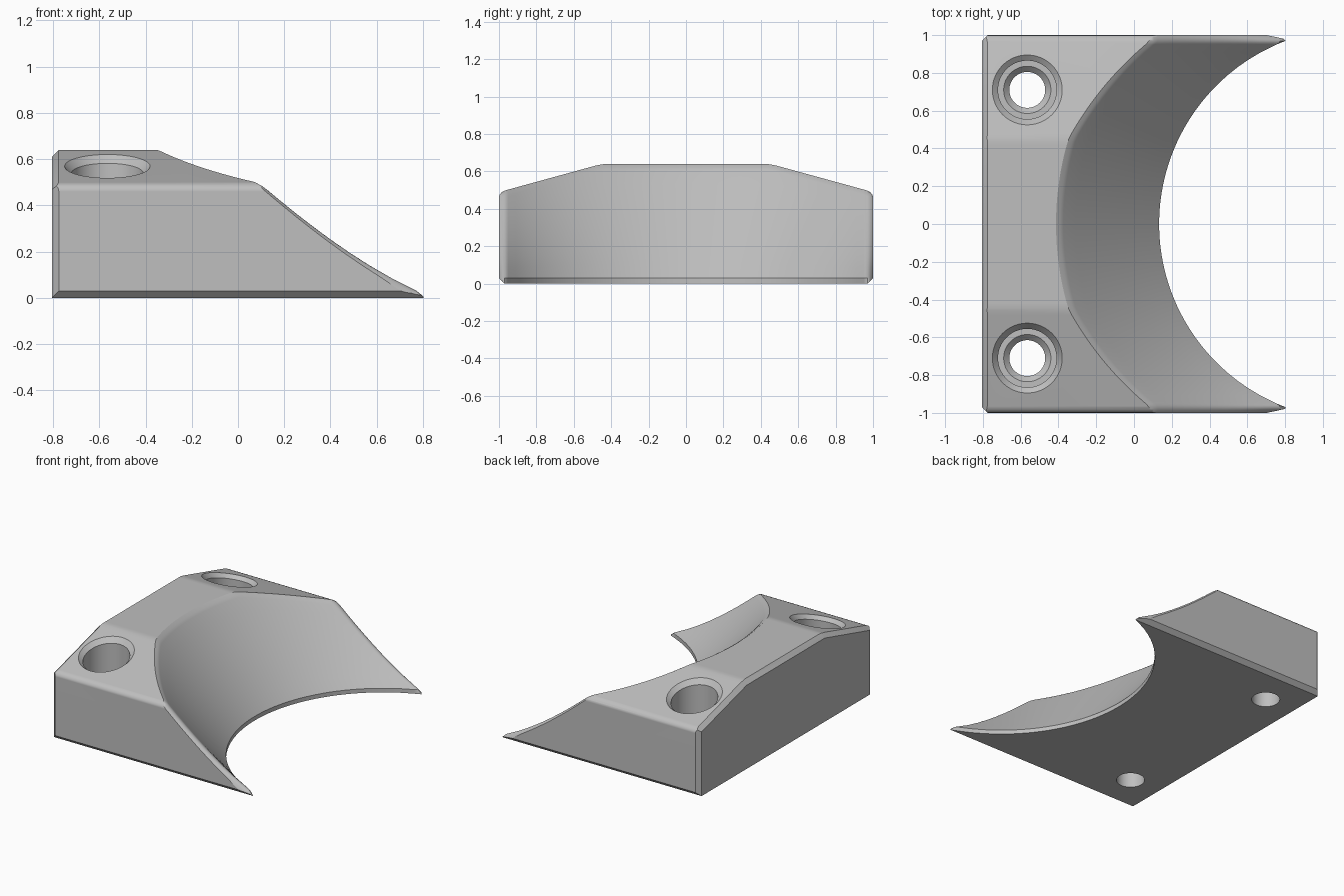
import bpy, bmesh, math
from mathutils import Vector

cube = bpy.data.objects.get("Cube")
if cube:
    bpy.data.objects.remove(cube, do_unlink=True)

grey = bpy.data.materials.new("plain grey")
grey.use_nodes = True
colour = (0.52, 0.52, 0.52, 1)
grey.diffuse_color = colour
grey.node_tree.nodes["Principled BSDF"].inputs["Base Color"].default_value = colour

SLOPE = 0.273


def roof(y):
    """Height of the flat ridge and its sloping shoulders."""
    return 0.64 - max(0, min(abs(y), 1) - 0.45) * SLOPE


def finish(bm, name):
    bmesh.ops.recalc_face_normals(bm, faces=bm.faces[:])
    mesh = bpy.data.meshes.new(name)
    bm.to_mesh(mesh)
    bm.free()
    mesh.materials.append(grey)
    ob = bpy.data.objects.new(name, mesh)
    bpy.context.collection.objects.link(ob)
    return ob


def loft(rings, name):
    """Closed solid through rings that have equal point counts."""
    bm = bmesh.new()
    rows = [[bm.verts.new(p) for p in ring] for ring in rings]
    for a, b in zip(rows, rows[1:]):
        for i in range(len(a)):
            j = (i + 1) % len(a)
            bm.faces.new((a[i], a[j], b[j], b[i]))
    bm.faces.new(rows[0])
    bm.faces.new(rows[-1])
    return finish(bm, name)


# Main block: end profile extruded along x
half = [(0.97, 0), (1, 0.03), (1, 0.46), (0.997, 0.475), (0.985, 0.489),
        (0.965, 0.499), (0.48, 0.632), (0.45, 0.638), (0.42, 0.64)]
profile = half + [(-y, z) for y, z in reversed(half)]
block = loft([[(x, y, z) for y, z in profile] for x in (-0.805, 0.95)], "wedge_block")

# Chamfers round the upright and upper edges of the back end
bm = bmesh.new()
bm.from_mesh(block.data)
cuts = [((-0.805, 0, 0.61), (-1, 0, 1))]
for s in (-1, 1):
    cuts.append(((-0.805, 0.97 * s, 0), (-1, s, 0)))
    cuts.append(((-0.805, 0.45 * s, 0.61), (-1, 0.263 * s, 0.965)))
for point, normal in cuts:
    bmesh.ops.bisect_plane(bm, geom=bm.verts[:] + bm.edges[:] + bm.faces[:], dist=1e-5,
                           plane_co=Vector(point), plane_no=Vector(normal).normalized(),
                           clear_outer=True)
    bmesh.ops.holes_fill(bm, edges=bm.edges[:], sides=0)
bmesh.ops.recalc_face_normals(bm, faces=bm.faces[:])
bm.to_mesh(block.data)
bm.free()


# Conical scoop with a thin upright lip and softened outer edges
def scoop_x(y, z):
    a = min(abs(y), 1)
    radius = 1.037 + 0.874 * max(0, z - 0.03)
    x = 1.17 - math.sqrt(radius ** 2 - a ** 2)
    start = 0.97 - 0.02 * max(0, min(z / 0.03, 1))
    t = max(0, (a - start) / (1 - start))
    x -= 0.053 / math.sqrt(radius ** 2 - 1) * t * t
    u = max(0, min((z - roof(y) + 0.03) / 0.03, 1.5))
    x -= 0.012 * u * u
    return x - (0.15 if abs(y) > 1 else 0)


side = [0.96, 0.97, 0.98, 0.99, 1, 1.1]
columns = [-y for y in reversed(side)] + [-0.95 + 1.9 * i / 48 for i in range(49)] + side
levels = [lambda h: -0.1, lambda h: 0, lambda h: 0.03]
levels += [lambda h, s=i / 8: 0.03 + (h - 0.06) * s for i in range(1, 9)]
levels += [lambda h: h - 0.015, lambda h: h + 0.004, lambda h: h + 0.03, lambda h: 0.9]
rings = []
for level in levels:
    ring = [(scoop_x(y, level(roof(y))), y, level(roof(y))) for y in columns]
    back = level(roof(1))
    rings.append(ring + [(1.6, 1.1, back), (1.6, -1.1, back)])
cutters = [loft(rings, "scoop_cutter")]

# Stepped screw holes; the rim chamfer follows the sloping shoulder
STEPS = [(0.215, 0.03, True), (0.155, -0.03, True), (0.155, 0.33, False),
         (0.125, 0.33, False), (0.095, 0.30, False), (0.095, -0.1, False)]
for s in (-1, 1):
    rings = []
    for r, z, on_roof in STEPS:
        ring = []
        for i in range(64):
            a = math.tau * i / 64
            y = 0.71 * s + r * math.sin(a)
            ring.append((-0.565 + r * math.cos(a), y, z + (roof(y) if on_roof else 0)))
        rings.append(ring)
    cutters.append(loft(rings, "hole_cutter"))

bpy.context.view_layer.objects.active = block
for ob in bpy.context.selected_objects:
    ob.select_set(False)
block.select_set(True)
for cutter in cutters:
    cutter.hide_render = True
    mod = block.modifiers.new("cut", "BOOLEAN")
    mod.operation = "DIFFERENCE"
    mod.solver = "EXACT"
    mod.object = cutter
    bpy.ops.object.modifier_apply(modifier=mod.name)
    bpy.data.objects.remove(cutter, do_unlink=True)

# Smooth curved areas while keeping flat faces flat
bpy.ops.object.shade_smooth_by_angle(angle=math.radians(32))
weighted = block.modifiers.new("flat_face_normals", "WEIGHTED_NORMAL")
weighted.keep_sharp = True
